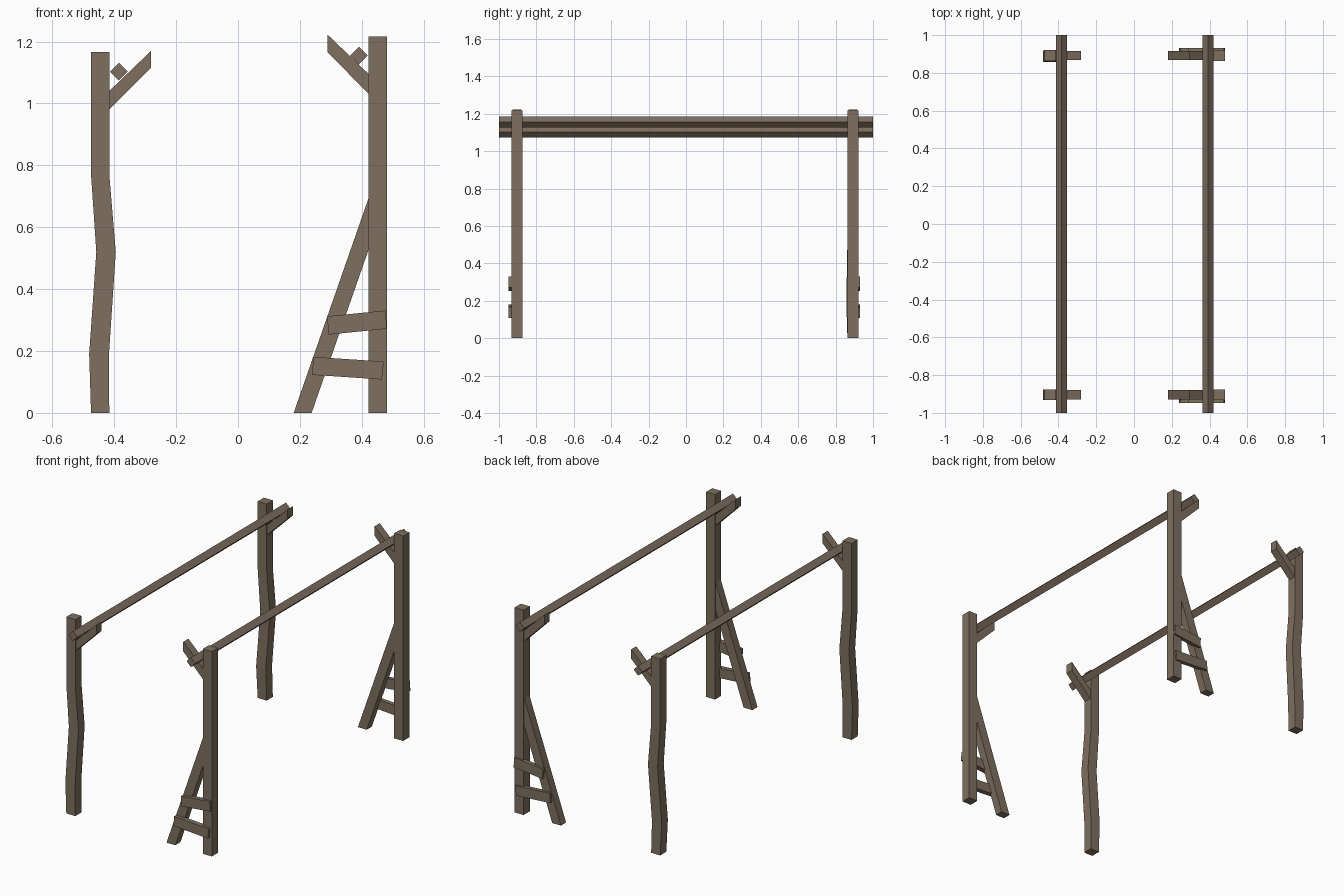
import bpy, bmesh

if "Cube" in bpy.data.objects:
    bpy.data.objects.remove(bpy.data.objects["Cube"])

wood = bpy.data.materials.new("weathered brown wood")
wood.diffuse_color = (0.21, 0.16, 0.115, 1)
wood.use_nodes = True
wood.node_tree.nodes["Principled BSDF"].inputs["Base Color"].default_value = wood.diffuse_color


def finish(name, bm):
    bmesh.ops.recalc_face_normals(bm, faces=bm.faces)
    mesh = bpy.data.meshes.new(name)
    bm.to_mesh(mesh)
    bm.free()
    mesh.materials.append(wood)
    obj = bpy.data.objects.new(name, mesh)
    bpy.context.collection.objects.link(obj)
    return obj


def prism(name, profile, y0, y1):
    """Extrude an x,z outline between two y positions."""
    bm = bmesh.new()
    a = [bm.verts.new((x, y0, z)) for x, z in profile]
    b = [bm.verts.new((x, y1, z)) for x, z in profile]
    n = len(profile)
    bm.faces.new(a)
    bm.faces.new(b[::-1])
    for i in range(n):
        j = (i + 1) % n
        bm.faces.new((a[i], b[i], b[j], a[j]))
    return finish(name, bm)


def bent_post(name, y, sections, half):
    """Stack of square rings: (z, x_min, x_max, y shift)."""
    bm = bmesh.new()
    rings = []
    for z, x0, x1, dy in sections:
        c = y + dy
        rings.append([bm.verts.new(p) for p in (
            (x0, c - half, z), (x1, c - half, z), (x1, c + half, z), (x0, c + half, z))])
    for r, s in zip(rings, rings[1:]):
        for i in range(4):
            j = (i + 1) % 4
            bm.faces.new((r[i], r[j], s[j], s[i]))
    bm.faces.new(rings[0][::-1])
    bm.faces.new(rings[-1])
    return finish(name, bm)


HALF = 0.029
# end name, post centre y, outward direction, plank overhang, sideways wobble
ends = [("front", -0.904, -1, 0.015, 0.0), ("back", 0.892, 1, 0.010, -0.006)]

for end, y, out, over, wob in ends:
    # crooked left post
    bent_post(f"{end}_crooked_post", y, [
        (0.0, -0.475, -0.416, 0),
        (0.19, -0.481, -0.417, wob),
        (0.52, -0.458, -0.395, 0),
        (0.77, -0.475, -0.416, 0),
        (1.167, -0.475, -0.416, 0)], HALF)
    # straight right post
    prism(f"{end}_straight_post",
          [(0.422, 0), (0.481, 0), (0.481, 1.217), (0.422, 1.217)], y - HALF, y + HALF)

    # angled beam rests and diagonal leg, slightly thinner than the posts
    t0, t1 = y - 0.024, y + 0.024
    prism(f"{end}_left_beam_rest",
          [(-0.43, 0.967), (-0.281, 1.115), (-0.281, 1.17), (-0.43, 1.027)], t0, t1)
    prism(f"{end}_right_beam_rest",
          [(0.435, 1.018), (0.435, 1.083), (0.29, 1.222), (0.29, 1.165)], t0, t1)
    prism(f"{end}_diagonal_leg",
          [(0.18, 0), (0.238, 0), (0.423, 0.53), (0.423, 0.697)], t0, t1)

    # two crooked planks nailed on the outside
    p0, p1 = y + out * (HALF - 0.015), y + out * (HALF + over)
    prism(f"{end}_lower_plank",
          [(0.239, 0.123), (0.465, 0.108), (0.471, 0.166), (0.244, 0.181)], p0, p1)
    prism(f"{end}_upper_plank",
          [(0.293, 0.253), (0.481, 0.272), (0.477, 0.331), (0.288, 0.312)], p0, p1)

# long beams lying in the notches, turned on edge
for side, x, z in (("left", -0.385, 1.103), ("right", 0.391, 1.155)):
    d = 0.029
    prism(f"{side}_long_beam", [(x, z - d), (x + d, z), (x, z + d), (x - d, z)], -1, 1)
